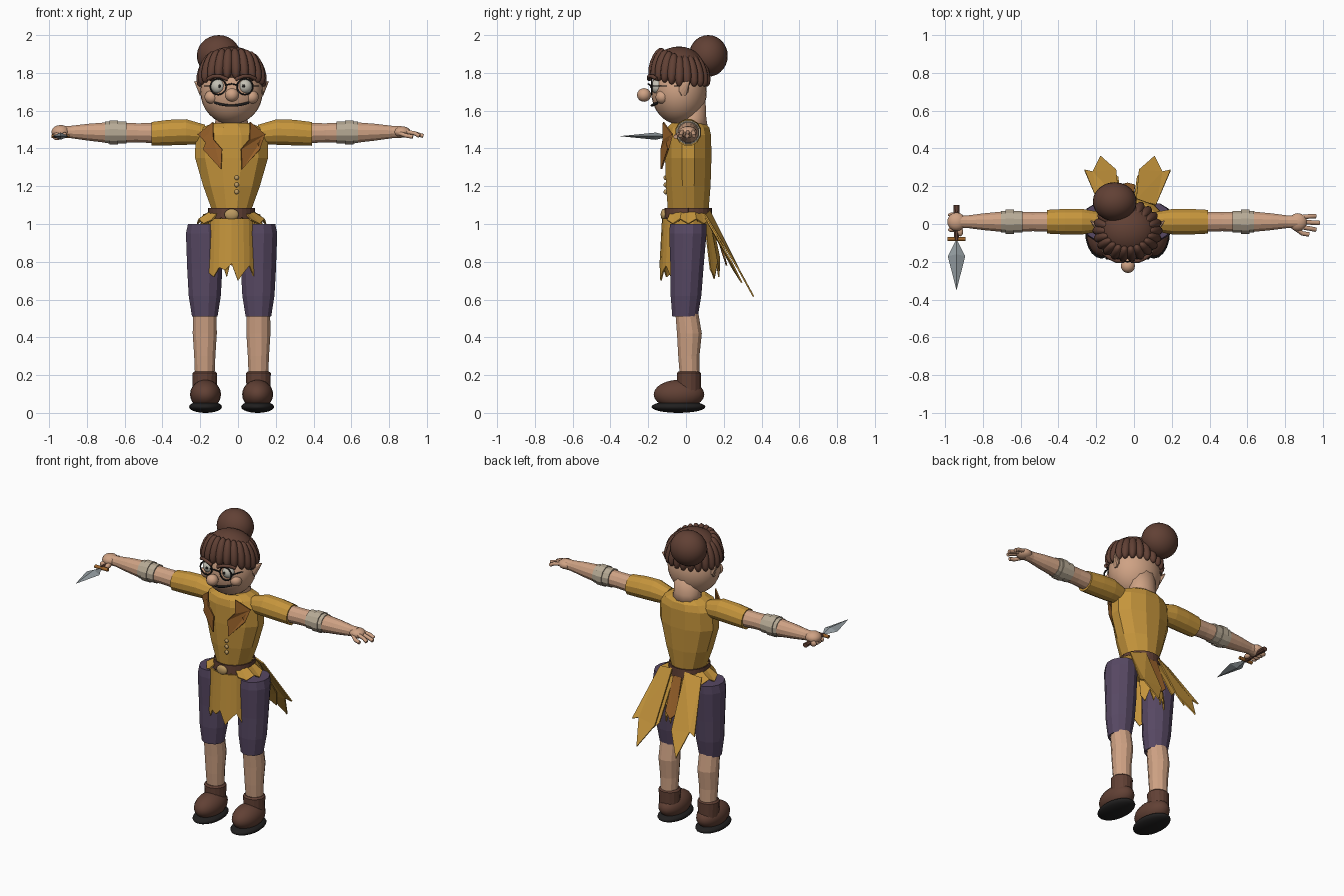
import bpy, bmesh
from math import sin, cos, pi, radians, sqrt
from mathutils import Matrix, Euler, Vector

if "Cube" in bpy.data.objects:
    bpy.data.objects.remove(bpy.data.objects["Cube"])

C = -0.034  # body centre line in x


def material(name, r, g, b):
    m = bpy.data.materials.new(name)
    m.use_nodes = True
    m.diffuse_color = (r, g, b, 1)
    m.node_tree.nodes["Principled BSDF"].inputs["Base Color"].default_value = (r, g, b, 1)
    return m


YELLOW = material("mustard cloth", .56, .30, .045)
PURPLE = material("purple cloth", .095, .065, .125)
SKIN = material("skin", .62, .36, .23)
BROWN = material("dark brown", .12, .052, .035)
RUST = material("rust leather", .34, .13, .025)
BEIGE = material("beige wrap", .47, .40, .30)
WHITE = material("eye white", .55, .53, .46)
BLACK = material("near black", .015, .014, .014)
STEEL = material("steel", .30, .34, .36)
GOLD = material("pale gold", .50, .32, .12)


def finish(name, bm, mat, smooth=False):
    bmesh.ops.recalc_face_normals(bm, faces=bm.faces)
    me = bpy.data.meshes.new(name)
    bm.to_mesh(me)
    bm.free()
    me.materials.append(mat)
    for p in me.polygons:
        p.use_smooth = smooth
    ob = bpy.data.objects.new(name, me)
    bpy.context.collection.objects.link(ob)
    return ob


def ball(name, loc, size, mat, rot=(0, 0, 0), seg=20):
    bm = bmesh.new()
    bmesh.ops.create_uvsphere(bm, u_segments=seg, v_segments=seg // 2 + 2, radius=1)
    bm.transform(Matrix.LocRotScale(Vector(loc), Euler(rot), Vector(size)))
    return finish(name, bm, mat, True)


def loft(name, rings, mat, axis="Z", n=12, smooth=False):
    """Join rings (x, y, z, ru, rv) stacked along an axis, with closed ends."""
    bm = bmesh.new()
    loops = []
    for x, y, z, ru, rv in rings:
        loop = []
        for i in range(n):
            a = 2 * pi * (i + .5) / n
            u, v = ru * cos(a), rv * sin(a)
            off = {"Z": (u, v, 0), "X": (0, u, v), "Y": (u, 0, v)}[axis]
            loop.append(bm.verts.new((x + off[0], y + off[1], z + off[2])))
        loops.append(loop)
    for a, b in zip(loops, loops[1:]):
        for i in range(n):
            j = (i + 1) % n
            bm.faces.new((a[i], a[j], b[j], b[i]))
    bm.faces.new(loops[0])
    bm.faces.new(loops[-1])
    return finish(name, bm, mat, smooth)


def thicken(ob, t=.008):
    mod = ob.modifiers.new("thickness", "SOLIDIFY")
    mod.thickness = t
    mod.offset = 0
    return ob


def panel(name, pts, mat):
    bm = bmesh.new()
    f = bm.faces.new([bm.verts.new(p) for p in pts])
    bmesh.ops.triangulate(bm, faces=[f])
    return thicken(finish(name, bm, mat))


def ragged(name, a0, a1, top, bottom, ztop, zs, mat):
    """Curved cloth sheet whose lower edge steps through the heights zs."""
    bm = bmesh.new()
    prev = None
    for i, zb in enumerate(zs):
        a = radians(a0 + (a1 - a0) * i / (len(zs) - 1))
        col = [bm.verts.new((C + r[0] * cos(a), .012 + r[1] * sin(a), z))
               for r, z in ((top, ztop), (bottom, zb))]
        if prev:
            bm.faces.new((prev[0], col[0], col[1], prev[1]))
        prev = col
    return thicken(finish(name, bm, mat))


def wire(name, pts, r, mat):
    cu = bpy.data.curves.new(name, "CURVE")
    cu.dimensions = "3D"
    cu.bevel_depth = r
    cu.bevel_resolution = 1
    cu.use_fill_caps = True
    sp = cu.splines.new("POLY")
    sp.points.add(len(pts) - 1)
    for p, co in zip(sp.points, pts):
        p.co = (*co, 1)
    cu.materials.append(mat)
    ob = bpy.data.objects.new(name, cu)
    bpy.context.collection.objects.link(ob)


# Torso, neck and head
loft("tunic", [(C, .012, z, rx, ry) for z, rx, ry in (
    (1.0, .11, .105), (1.08, .11, .112), (1.2, .155, .122), (1.35, .2, .127),
    (1.47, .198, .125), (1.51, .165, .115), (1.535, .10, .09))], YELLOW)
loft("neck", [(C, .035, 1.5, .10, .085), (C, .035, 1.56, .085, .075),
              (C, .025, 1.68, .09, .08)], SKIN, smooth=True)
ball("head", (C, -.037, 1.70), (.165, .147, .172), SKIN, seg=28)
ball("nose", (C + .002, -.222, 1.683), (.037, .037, .036), SKIN)
wire("mouth", [(C + t * .09, -.182 + .035 * t * t, 1.627 + .016 * t * t)
               for t in (-1, -.6, -.2, .2, .6, 1)], .007, BLACK)
wire("glasses_bridge", [(C - .035, -.19, 1.735), (C, -.2, 1.742), (C + .035, -.19, 1.735)],
     .004, BLACK)

# Hair cap, bun and a ring of overlapping locks
ball("hair_cap", (C, -.037, 1.815), (.155, .14, .125), BROWN, seg=24)
ball("hair_bun", (-.102, .118, 1.89), (.116, .103, .11), BROWN, seg=24)
locks = 22
for i in range(locks):
    a = 2 * pi * i / locks
    front = max(0, -sin(a))
    ball("hair_lock", (C + .142 * cos(a), -.035 + .122 * sin(a), 1.81 + .04 * front),
         (.036, .029, .088), BROWN, (0, -.33, a), 12)

for s in (-1, 1):
    # Face details
    ex = C + s * .071
    ball("cheek", (C + s * .105, -.125, 1.672), (.038, .036, .036), SKIN)
    ball("eye", (ex, -.15, 1.728), (.039, .037, .039), WHITE)
    ball("pupil", (ex - s * .008, -.186, 1.73), (.008, .005, .009), BLACK, seg=10)
    wire("glasses_rim", [(ex + .042 * cos(k * pi / 10), -.182, 1.727 + .042 * sin(k * pi / 10))
                         for k in range(21)], .0045, BLACK)
    wire("glasses_arm", [(ex + s * .042, -.182, 1.73), (C + s * .168, -.03, 1.73)], .0035, BLACK)
    wire("eyebrow", [(C + s * d, y, z) for d, y, z in (
        (.02, -.195, 1.765), (.06, -.195, 1.782), (.095, -.178, 1.782), (.125, -.155, 1.768))],
        .011, BROWN)
    loft("ear", [(C + s * d, y, z, ru, rv) for d, y, z, ru, rv in (
        (.13, -.03, 1.71, .03, .036), (.168, -.01, 1.715, .026, .038),
        (.195, .015, 1.752, .004, .005))], SKIN, "X", 8)

    # Lapels lying on the chest
    panel("lapel", [(C + s * d, -.008 - .127 * sqrt(1 - (d / .205) ** 2), z) for d, z in (
        (.177, 1.475), (.098, 1.54), (.095, 1.447), (.05, 1.395), (.055, 1.29),
        (.15, 1.395), (.135, 1.43))], RUST)

    # Arms
    def arm(name, rows, mat, smooth=False):
        loft(name, [(C + s * d, .012, z, r, r) for d, z, r in rows], mat, "X", 12, smooth)
    arm("sleeve", [(.14, 1.475, .052), (.24, 1.487, .07), (.33, 1.484, .07), (.425, 1.477, .065)],
        YELLOW)
    arm("forearm", [(.38, 1.48, .056), (.5, 1.483, .052), (.66, 1.484, .056), (.76, 1.486, .046),
                    (.85, 1.487, .034), (.9, 1.487, .034)], SKIN)
    arm("inner_wrap", [(.555, 1.485, .06), (.605, 1.485, .06)], BEIGE)
    arm("outer_wrap", [(.6, 1.485, .066), (.645, 1.485, .066)], BEIGE)
    arm("wrap_edge", [(.64, 1.485, .06), (.67, 1.485, .059)], BEIGE)

    # Legs and boots
    lx = C + s * .142
    loft("trouser_leg", [(lx + s * o, y, z, rx, ry) for o, y, z, rx, ry in (
        (0, -.005, .51, .07, .07), (0, 0, .62, .088, .084), (0, .005, .76, .096, .09),
        (.004, .01, .95, .099, .102), (.004, .012, 1.0, .088, .1))], PURPLE)
    loft("shin", [(lx, y, z, rx, ry) for y, z, rx, ry in (
        (.02, .18, .053, .053), (.015, .3, .058, .058), (.018, .42, .066, .068),
        (.002, .55, .064, .062))], SKIN)
    loft("boot_cuff", [(lx, .015, .10, .064, .064), (lx, .015, .21, .067, .065),
                       (lx, .015, .22, .056, .055)], BROWN, n=16)
    bx = C + s * .138
    ball("boot_foot", (bx, -.037, .098), (.082, .134, .077), BROWN)
    ball("boot_sole", (bx, -.04, .032), (.087, .143, .032), BLACK)

    # Coat tails and side flaps
    panel("coat_tail", [(C + s * d, y, z) for d, y, z in (
        (.045, .125, 1.07), (.15, .10, 1.05), (.228, .285, .75), (.185, .275, .765),
        (.143, .358, .615), (.06, .285, .75))], YELLOW)
    panel("under_tail", [(C + s * d, y, z) for d, y, z in (
        (.03, .115, 1.04), (.12, .105, 1.03), (.15, .24, .8), (.11, .295, .69),
        (.09, .235, .80), (.05, .25, .76))], YELLOW)
    mid = 90 - s * 90
    ragged("side_flap", mid - 55, mid + 55, (.115, .112), (.182, .135), 1.065,
           (1.02, 1.0, 1.025, 1.0, 1.025, 1.0, 1.02), YELLOW)

# Belt, buckle, buttons
ragged("belt", 0, 360, (.12, .121), (.123, .123), 1.085,
       [1.035 if i % 2 else 1.012 for i in range(29)], BROWN)
ball("buckle", (C, -.118, 1.05), (.038, .016, .03), GOLD)
for z in (1.17, 1.207, 1.245):
    ball("button", (C + .027, -.108, z), (.013, .011, .013), GOLD, seg=10)

# Ragged hem in front and behind, with a strap at the back
ragged("front_hem", 218, 322, (.14, .135), (.148, .148), 1.03,
       (.74, .72, .77, .755, .79, .70, .745, .78, .72), YELLOW)
ragged("back_hem", 45, 135, (.12, .118), (.13, .165), 1.04,
       (.76, .72, .80, .73, .82, .72, .79, .71, .77), YELLOW)
panel("back_strap", [(C - .03, .135, 1.03), (C + .03, .135, 1.03), (C + .04, .205, .82),
                     (C, .215, .78), (C - .04, .205, .82)], RUST)

# Open left hand
hx = C + .9
ball("left_palm", (hx, .01, 1.487), (.05, .048, .03), SKIN, seg=14)
for k in (-1, 0, 1):
    wire("left_finger", [(hx + .02, .01 + k * .026, 1.49), (hx + .07, .008 + k * .033, 1.48),
                         (hx + .115 - .02 * abs(k), .006 + k * .036, 1.466)], .012, SKIN)
wire("left_thumb", [(hx - .01, -.025, 1.48), (hx + .025, -.05, 1.468), (hx + .06, -.055, 1.462)],
     .012, SKIN)

# Right fist around the dagger
fx = C - .905
ball("right_fist", (fx, .012, 1.488), (.05, .05, .036), SKIN, seg=14)
for k in range(4):
    ball("right_finger", (fx - .02, -.03 + k * .026, 1.464), (.026, .014, .02), SKIN, seg=10)
ball("right_thumb", (fx + .02, -.04, 1.47), (.016, .026, .016), SKIN, seg=10)
loft("dagger_grip", [(fx, .1, 1.465, .018, .015), (fx, -.085, 1.465, .013, .013)], BROWN, "Y", 8)
wire("dagger_guard", [(fx - .048, -.08, 1.465), (fx + .048, -.08, 1.465)], .011, RUST)
bm = bmesh.new()
ring = [bm.verts.new((fx + dx, y, 1.465 + dz)) for dx, y, dz in (
    (-.046, -.17, 0), (0, -.16, .019), (.046, -.17, 0), (0, -.16, -.019))]
for y in (-.08, -.352):
    tip = bm.verts.new((fx, y, 1.465))
    for i in range(4):
        bm.faces.new((ring[i], ring[(i + 1) % 4], tip))
finish("dagger_blade", bm, STEEL)
